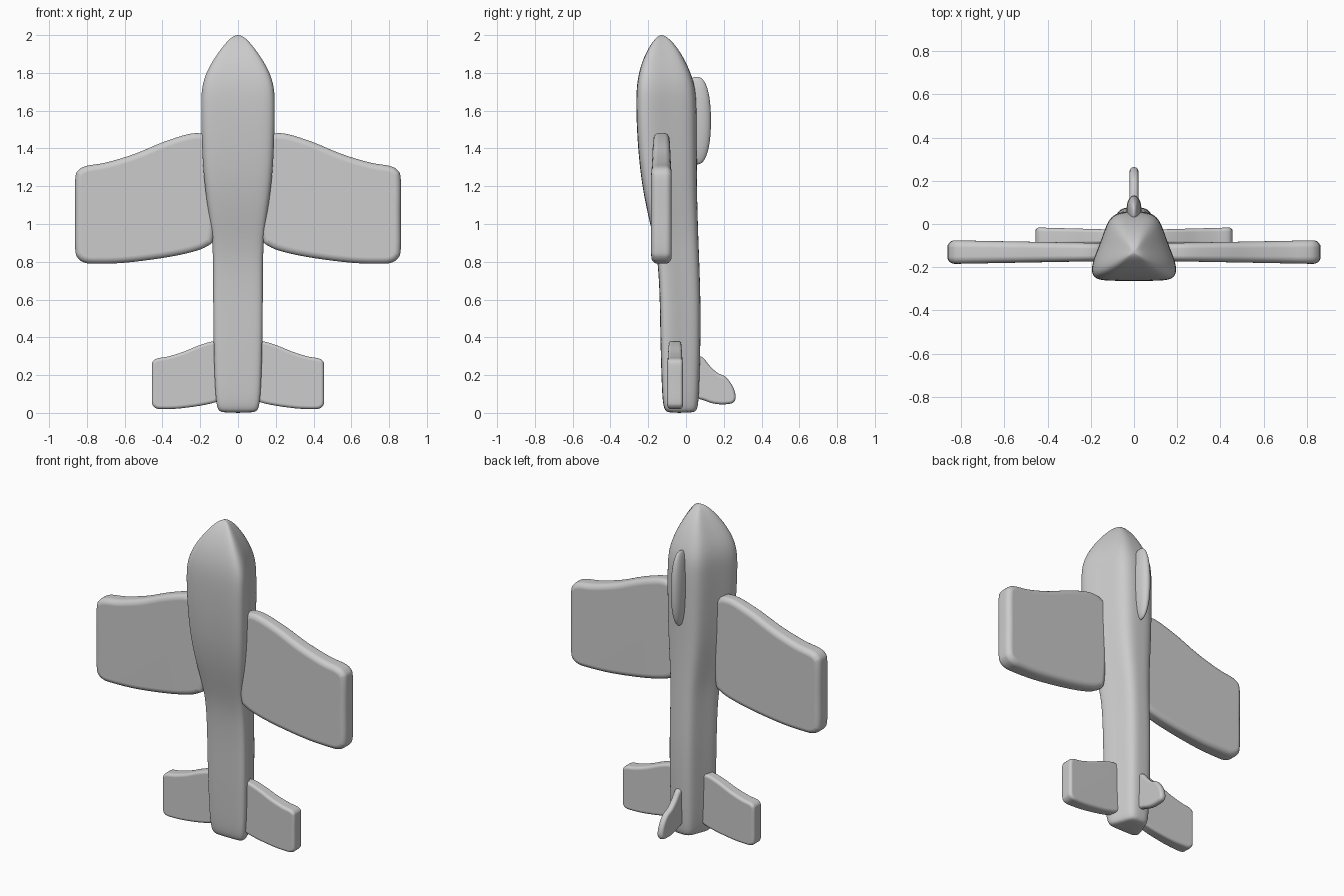
import bpy
import bmesh
import math
from mathutils import Vector

cube = bpy.data.objects.get("Cube")
if cube:
    bpy.data.objects.remove(cube, do_unlink=True)

grey = bpy.data.materials.new("plain_grey")
grey.use_nodes = True
colour = (0.6, 0.6, 0.6, 1)
grey.diffuse_color = colour
grey.node_tree.nodes["Principled BSDF"].inputs["Base Color"].default_value = colour


def finish(name, bm, angle=40):
    """Turn a bmesh into a smooth shaded object."""
    bmesh.ops.recalc_face_normals(bm, faces=bm.faces)
    mesh = bpy.data.meshes.new(name)
    bm.to_mesh(mesh)
    bm.free()
    mesh.materials.append(grey)
    obj = bpy.data.objects.new(name, mesh)
    bpy.context.collection.objects.link(obj)
    bpy.ops.object.select_all(action="DESELECT")
    obj.select_set(True)
    bpy.context.view_layer.objects.active = obj
    bpy.ops.object.shade_smooth_by_angle(angle=math.radians(angle))
    return obj


def bridge(bm, rings):
    for a, b in zip(rings, rings[1:]):
        for i in range(len(a)):
            j = (i + 1) % len(a)
            bm.faces.new((a[i], a[j], b[j], b[i]))


def smooth_loop(points, steps=4):
    """Closed Catmull-Rom curve through the points."""
    pts = [Vector(p) for p in points]
    out = []
    for i in range(len(pts)):
        a, b, c, d = (pts[(i + k) % len(pts)] for k in (-1, 0, 1, 2))
        for s in range(steps):
            t = s / steps
            out.append(b + (c - a) * t / 2 + (2 * a - 5 * b + 4 * c - d) * t * t / 2
                       + (3 * b - a - 3 * c + d) * t ** 3 / 2)
    return out


def rounded_plate(name, points, half, radius, place, taper=1.0, segments=5):
    """Plate with rounded rims; clockwise outline, thinner towards its root."""
    loop = smooth_loop(points)
    n = len(loop)
    low = min(p.x for p in loop)
    span = max(p.x for p in loop) - low
    normals = []
    for i in range(n):
        d = (loop[(i + 1) % n] - loop[i - 1]).normalized()
        normals.append(Vector((d.y, -d.x)))
    levels = [k * math.pi / 2 / segments for k in range(segments + 1)]
    profile = [(radius * (1 - math.cos(a)), half - radius + radius * math.sin(a)) for a in levels]
    profile = [(i, -h) for i, h in reversed(profile)] + profile
    bm = bmesh.new()
    rings = []
    for inset, depth in profile:
        ring = []
        for p, nrm in zip(loop, normals):
            q = p + nrm * inset
            f = taper + (1 - taper) * (q.x - low) / span
            ring.append(bm.verts.new(place(q.x, q.y, depth * f)))
        rings.append(ring)
    bridge(bm, rings)
    bm.faces.new(rings[0])
    bm.faces.new(rings[-1])
    obj = finish(name, bm)
    obj.modifiers.new("even_shading", "WEIGHTED_NORMAL")
    return obj


# Fuselage: (height, half width, front y, back y)
sections = [
    (0.0, 0.085, -0.095, 0.04), (0.015, 0.108, -0.115, 0.06),
    (0.07, 0.118, -0.125, 0.067), (0.2, 0.125, -0.13, 0.072),
    (0.4, 0.13, -0.136, 0.077), (0.6, 0.132, -0.138, 0.077),
    (0.8, 0.132, -0.148, 0.07), (0.93, 0.137, -0.172, 0.065),
    (1.08, 0.16, -0.209, 0.06), (1.25, 0.183, -0.24, 0.057),
    (1.45, 0.193, -0.258, 0.057), (1.62, 0.196, -0.264, 0.056),
    (1.72, 0.194, -0.262, 0.05), (1.8, 0.17, -0.25, 0.025),
    (1.88, 0.125, -0.225, -0.012), (1.95, 0.073, -0.188, -0.057),
    (1.99, 0.034, -0.155, -0.1),
]
# Half cross-section: (share of half width, share of depth from the front)
half_section = [(0, 0), (0.5, 0), (0.83, 0.01), (0.98, 0.07), (1.01, 0.18), (0.95, 0.33),
                (0.8, 0.55), (0.68, 0.77), (0.56, 0.93), (0.32, 1), (0, 1)]
section = half_section + [(-u, v) for u, v in reversed(half_section[1:-1])]

bm = bmesh.new()
rings = [[bm.verts.new((u * w, f + (b - f) * v, z)) for u, v in section]
         for z, w, f, b in sections]
bridge(bm, rings)
bm.faces.new(rings[0])
tip = bm.verts.new((0, -0.13, 2.003))
for i, v in enumerate(rings[-1]):
    bm.faces.new((v, rings[-1][(i + 1) % len(section)], tip))
fuselage = finish("fuselage", bm, 180)
fuselage.modifiers.new("smooth", "SUBSURF").levels = 2
fuselage.modifiers["smooth"].render_levels = 2

# Wings and tailplanes share one outline (x, z)
wing = [(0.13, 1.43), (0.155, 1.465), (0.2, 1.48), (0.27, 1.474), (0.4, 1.432),
        (0.55, 1.37), (0.7, 1.325), (0.8, 1.308), (0.845, 1.285), (0.862, 1.235),
        (0.862, 1.05), (0.862, 0.87), (0.848, 0.82), (0.81, 0.795), (0.75, 0.79),
        (0.6, 0.795), (0.4, 0.82), (0.25, 0.85), (0.165, 0.882), (0.13, 0.93), (0.12, 1.15)]
scale = 0.52
tailplane = [(0.07 + (x - 0.12) * scale, 0.02 + (z - 0.79) * scale) for x, z in wing]
for side, label in ((1, "left"), (-1, "right")):
    rounded_plate(label + "_wing", wing, 0.055, 0.034,
                  lambda u, v, w: (side * u, w - 0.13, v), 0.75)
    rounded_plate(label + "_tailplane", tailplane, 0.042, 0.018,
                  lambda u, v, w: (side * u, w - 0.058, v), 0.75)

# Tail fin outline (y, z)
fin = [(0.04, 0.27), (0.06, 0.298), (0.09, 0.293), (0.125, 0.25), (0.165, 0.213), (0.21, 0.19),
       (0.245, 0.145), (0.262, 0.095), (0.256, 0.06), (0.225, 0.047), (0.16, 0.047),
       (0.1, 0.065), (0.05, 0.1)]
rounded_plate("tail_fin", fin, 0.02, 0.017, lambda u, v, w: (w, u, v))

# Canopy: a slim, slightly boxy ellipsoid on the back
bm = bmesh.new()
bmesh.ops.create_uvsphere(bm, u_segments=32, v_segments=24, radius=1)
for v in bm.verts:
    x, y, z = v.co
    v.co = (0.035 * x, 0.055 + 0.077 * math.copysign(abs(y) ** 0.8, y),
            1.547 + 0.232 * math.copysign(abs(z) ** 0.9, z))
finish("canopy", bm, 180)
